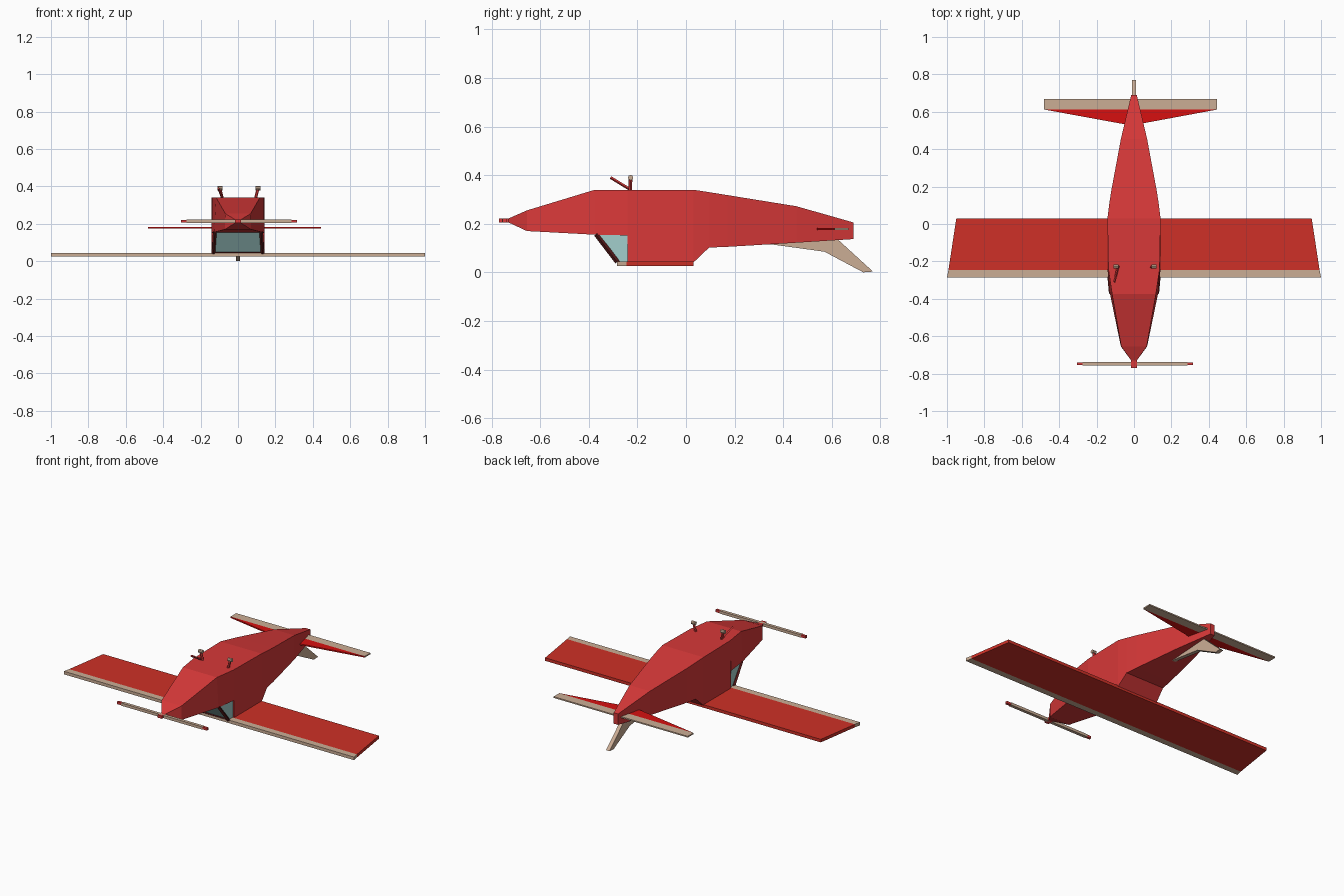
import bpy, bmesh
from mathutils import Vector

if "Cube" in bpy.data.objects:
    bpy.data.objects.remove(bpy.data.objects["Cube"])


def material(name, rgb):
    m = bpy.data.materials.new(name)
    m.diffuse_color = (*rgb, 1)
    m.use_nodes = True
    m.node_tree.nodes["Principled BSDF"].inputs["Base Color"].default_value = m.diffuse_color
    return m


RED = material("red", (0.68, 0.04, 0.04))
WING_RED = material("wing_red", (0.62, 0.03, 0.02))
TAIL_RED = material("bright_red", (0.68, 0.005, 0.005))
TAN = material("tan", (0.60, 0.42, 0.30))
GLASS = material("glass", (0.36, 0.62, 0.60))
DARK = material("dark_trim", (0.10, 0.01, 0.01))


def loft(name, rings, mat):
    """Skin a row of equal-length point rings and cap both ends."""
    bm = bmesh.new()
    loops = [[bm.verts.new(p) for p in r] for r in rings]
    n = len(loops[0])
    for a, b in zip(loops, loops[1:]):
        for i in range(n):
            j = (i + 1) % n
            bm.faces.new((a[i], a[j], b[j], b[i]))
    bm.faces.new(loops[0][::-1])
    bm.faces.new(loops[-1])
    bmesh.ops.recalc_face_normals(bm, faces=bm.faces)
    me = bpy.data.meshes.new(name)
    bm.to_mesh(me)
    bm.free()
    me.materials.append(mat)
    ob = bpy.data.objects.new(name, me)
    bpy.context.collection.objects.link(ob)
    return ob


def body(name, stations, mat):
    """Stations: y, bottom half width, top half width, bottom z, top z."""
    return loft(name, [[(-b, y, lo), (b, y, lo), (t, y, hi), (-t, y, hi)]
                       for y, b, t, lo, hi in stations], mat)


def plate(name, outline, z0, z1, mat):
    return loft(name, [[(x, y, z) for x, y in outline] for z in (z0, z1)], mat)


def box(name, x0, x1, y0, y1, z0, z1, mat):
    return plate(name, [(x0, y0), (x1, y0), (x1, y1), (x0, y1)], z0, z1, mat)


def bar(name, a, b, r, mat, sides=4):
    a, b = Vector(a), Vector(b)
    bpy.ops.mesh.primitive_cylinder_add(vertices=sides, radius=r, depth=(b - a).length,
                                        location=(a + b) / 2,
                                        rotation=(b - a).to_track_quat('Z', 'Y').to_euler())
    ob = bpy.context.object
    ob.name = name
    ob.data.materials.append(mat)
    return ob


# Fuselage with a step down into the cabin
body("fuselage", [
    (-0.73, 0.015, 0.015, 0.205, 0.222),
    (-0.655, 0.07, 0.068, 0.17, 0.255),
    (-0.375, 0.128, 0.117, 0.155, 0.34),
    (-0.24, 0.142, 0.137, 0.152, 0.34),
    (-0.24, 0.142, 0.137, 0.04, 0.34),
    (0.03, 0.142, 0.142, 0.04, 0.34),
    (0.095, 0.134, 0.134, 0.102, 0.33),
    (0.17, 0.123, 0.123, 0.105, 0.318),
    (0.455, 0.07, 0.07, 0.122, 0.272),
    (0.69, 0.015, 0.015, 0.137, 0.205)], RED)

# Windscreen wedge and its frame
loft("windscreen", [[(s * 0.126, -0.365, 0.157), (s * 0.135, -0.235, 0.157),
                     (s * 0.135, -0.235, 0.045), (s * 0.130, -0.28, 0.045)]
                    for s in (-1, 1)], GLASS)
for s in (-1, 1):
    bar("windscreen_post", (s * 0.124, -0.37, 0.157), (s * 0.132, -0.283, 0.043), 0.010, DARK)
bar("windscreen_sill", (-0.135, -0.28, 0.046), (0.135, -0.28, 0.046), 0.008, DARK)

# Wing and its leading edge
plate("wing", [(-0.992, -0.245), (0.992, -0.245), (0.95, 0.03), (-0.95, 0.03)], 0.026, 0.045, WING_RED)
plate("wing_leading_edge", [(-1, -0.285), (1, -0.285), (0.992, -0.245), (-0.992, -0.245)],
      0.026, 0.045, TAN)

# Tailplane and elevator
plate("tailplane", [(-0.48, 0.612), (-0.06, 0.535), (0.03, 0.535), (0.445, 0.612)], 0.174, 0.182, TAIL_RED)
box("elevator", -0.48, 0.445, 0.612, 0.668, 0.174, 0.182, TAN)

# Fin hanging below the tail
fin = [(0.33, 0.118), (0.57, 0.085), (0.73, 0.0), (0.77, 0.003), (0.62, 0.14)]
loft("tail_fin", [[(x, y, z) for y, z in fin] for x in (-0.012, 0.012)], TAN)

# Propeller
box("propeller_hub", -0.015, 0.015, -0.77, -0.725, 0.205, 0.222, RED)
box("propeller_blades", -0.275, 0.285, -0.757, -0.738, 0.205, 0.222, TAN)
for x0, x1 in ((-0.305, -0.275), (0.285, 0.315)):
    box("propeller_tip", x0, x1, -0.755, -0.74, 0.206, 0.221, RED)

# Landing gear stubs, one with a broken strut
for side, s in (("left", -1), ("right", 1)):
    x = 0.082 if s < 0 else 0.092
    bar(side + "_gear_leg", (s * x, -0.23, 0.33), (s * (x + 0.016), -0.228, 0.392), 0.008, RED, 6)
    c = s * (x + 0.014)
    bar(side + "_axle", (c - 0.013, -0.228, 0.39), (c + 0.013, -0.228, 0.39), 0.011, TAN, 8)
bar("gear_strut", (-0.085, -0.225, 0.338), (-0.105, -0.31, 0.39), 0.006, RED)
